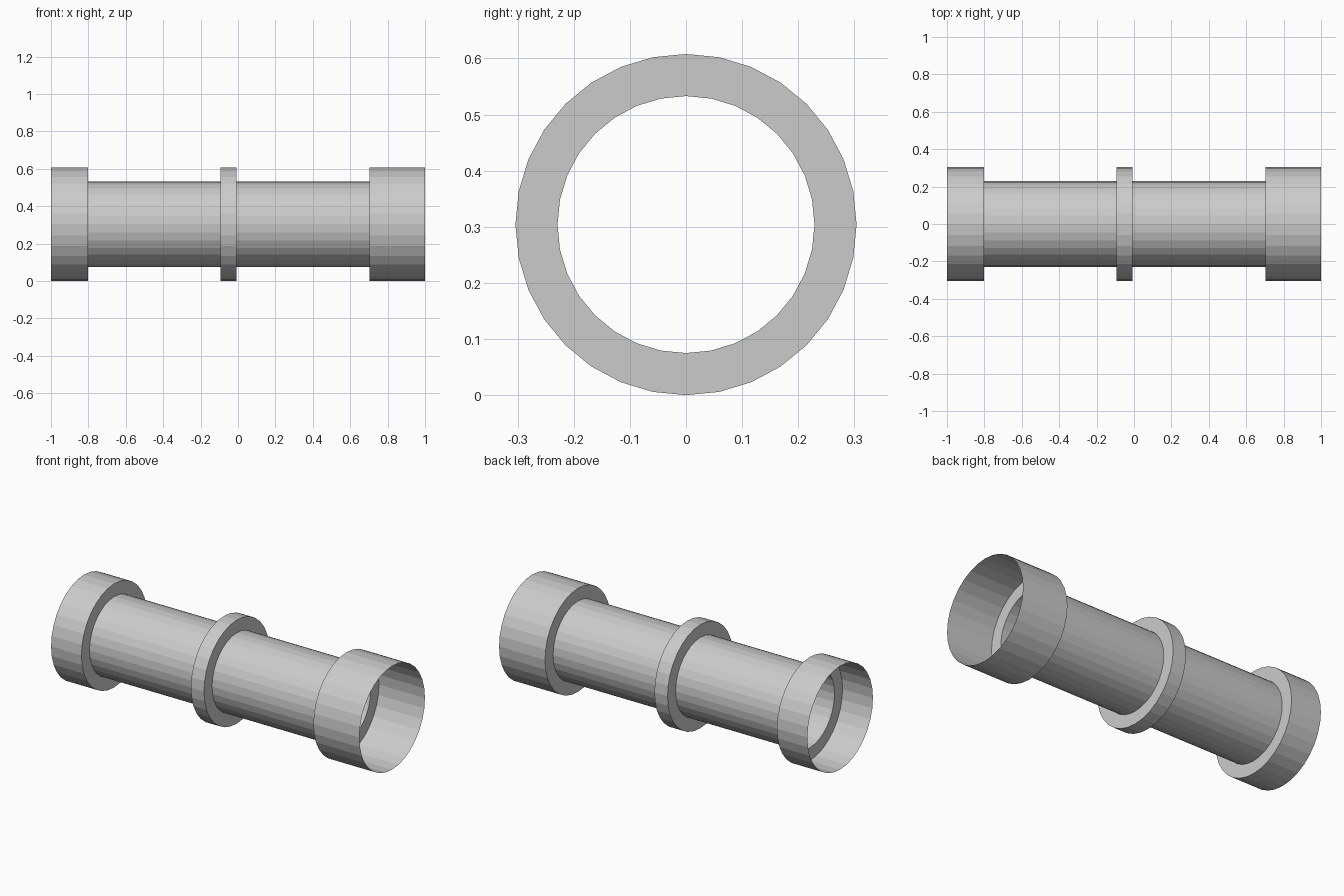
import bpy, bmesh, math

if "Cube" in bpy.data.objects:
    bpy.data.objects.remove(bpy.data.objects["Cube"])

SIDES = 32
R_COLLAR, R_PIPE = 0.304, 0.229

# Stepped profile (x, radius): short socket, pipe, middle ring, pipe, long socket
profile = [
    (-1.0, R_COLLAR), (-0.803, R_COLLAR),
    (-0.803, R_PIPE), (-0.093, R_PIPE),
    (-0.093, R_COLLAR), (-0.008, R_COLLAR),
    (-0.008, R_PIPE), (0.702, R_PIPE),
    (0.702, R_COLLAR), (1.0, R_COLLAR),
]


def ring(bm, x, r):
    """One circle of vertices around the pipe axis."""
    angles = [2 * math.pi * i / SIDES for i in range(SIDES)]
    return [bm.verts.new((x, r * math.sin(a), r * math.cos(a))) for a in angles]


# Open-ended thin shell of flat faces
bm = bmesh.new()
rings = [ring(bm, x, r) for x, r in profile]
for a, b in zip(rings, rings[1:]):
    for i in range(SIDES):
        j = (i + 1) % SIDES
        bm.faces.new((a[i], b[i], b[j], a[j]))
bm.normal_update()

# Make sure the outer walls face outwards
wall = next(iter(bm.faces))
c = wall.calc_center_median()
if wall.normal.y * c.y + wall.normal.z * c.z < 0:
    bmesh.ops.reverse_faces(bm, faces=bm.faces[:])

mesh = bpy.data.meshes.new("pipe_coupling")
bm.to_mesh(mesh)
bm.free()
pipe = bpy.data.objects.new("pipe_coupling", mesh)
pipe.location.z = R_COLLAR
bpy.context.collection.objects.link(pipe)
